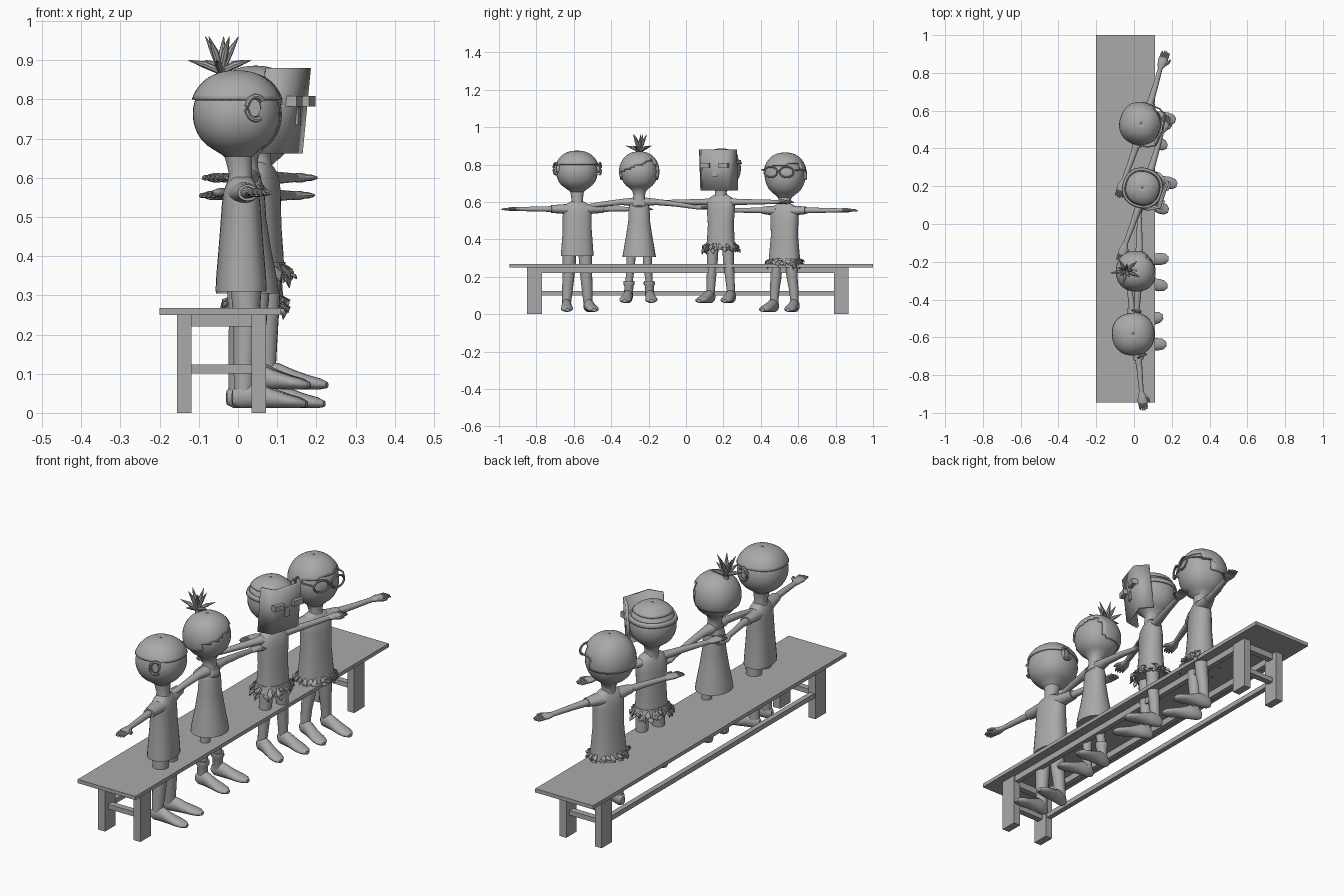
import bpy, bmesh, math, random
from mathutils import Matrix, Vector

random.seed(4)
grey = bpy.data.materials.new("plain grey")
grey.diffuse_color = (0.4, 0.4, 0.4, 1)
M = Matrix()                      # placement of the figure being built


def make(name, verts, faces):
    me = bpy.data.meshes.new(name)
    me.from_pydata([M @ Vector(v) for v in verts], [], faces)
    bm = bmesh.new()
    bm.from_mesh(me)
    bmesh.ops.recalc_face_normals(bm, faces=bm.faces)
    bm.to_mesh(me)
    bm.free()
    me.materials.append(grey)
    ob = bpy.data.objects.new(name, me)
    bpy.context.collection.objects.link(ob)
    return ob


def skin(name, rings, caps=True, keep=None):
    n = len(rings[0])
    verts = [p for r in rings for p in r]
    faces = []
    for i in range(len(rings) - 1):
        for j in range(n):
            k = (j + 1) % n
            f = (i * n + j, i * n + k, (i + 1) * n + k, (i + 1) * n + j)
            if keep is None or keep(sum((Vector(verts[a]) for a in f), Vector()) / 4):
                faces.append(f)
    if caps:
        faces.append(tuple(range(n)))
        faces.append(tuple(range(len(verts) - n, len(verts))))
    return make(name, verts, faces)


def loft(name, rings, axis='z', n=24, p=1.0, **kw):
    """Rings are (x, y, z, a, b): centre and two radii across the axis."""
    out = []
    for x, y, z, a, b in rings:
        ring = []
        for j in range(n):
            t = 2 * math.pi * j / n
            c, s = [math.copysign(abs(v) ** p, v) for v in (math.cos(t), math.sin(t))]
            d = {'z': (a * c, b * s, 0), 'y': (a * c, 0, b * s), 'x': (0, a * c, b * s)}[axis]
            ring.append((x + d[0], y + d[1], z + d[2]))
        out.append(ring)
    return skin(name, out, **kw)


def tube(name, pts, radii, n=10):
    pts = [Vector(p) for p in pts]
    out = []
    for i, p in enumerate(pts):
        d = pts[min(i + 1, len(pts) - 1)] - pts[max(i - 1, 0)]
        q = d.to_track_quat('Z', 'Y')
        r = radii[i] if isinstance(radii, list) else radii
        out.append([p + q @ Vector((r * math.cos(2 * math.pi * j / n), r * math.sin(2 * math.pi * j / n), 0))
                    for j in range(n)])
    return skin(name, out)


def box(name, x0, x1, y0, y1, z0, z1):
    v = [(x, y, z) for x in (x0, x1) for y in (y0, y1) for z in (z0, z1)]
    return make(name, v, [(0, 1, 3, 2), (4, 5, 7, 6), (0, 1, 5, 4), (2, 3, 7, 6), (0, 2, 6, 4), (1, 3, 7, 5)])


def thicken(ob, t):
    m = ob.modifiers.new("thickness", 'SOLIDIFY')
    m.thickness, m.offset = t, 0


def head(R, zc, hz, neck):
    dome = lambda k, lo: [(0, 0, zc + k * hz * math.sin(a), k * R * math.cos(a) ** 0.85, k * R * math.cos(a) ** 0.85)
                          for a in [math.radians(lo + (89.5 - lo) * i / 22) for i in range(23)]]
    zj = zc - 0.88 * hz
    low = [(0.01, 0, neck - 0.03, 0.036, 0.038), (0.01, 0, neck + 0.01, 0.029, 0.03),
           (0.005, 0, zj - 0.018, 0.035, 0.036)]
    loft("head", low + dome(1, -60), n=32, p=0.9)

    def hair(name, rule):
        ok = lambda c: rule(c.x / R, c.y / R, (c.z - zc) / hz)
        thicken(loft(name, dome(1.035, -50), n=32, p=0.9, caps=False, keep=ok), 0.009)
    return hair


def limbs(arm_z, droop, foot_z, hip_z, leg_r, boots):
    for s in (-1, 1):
        # arms and hands
        w = arm_z - droop
        loft("arm", [(0.012, s * 0.03, arm_z, 0.03, 0.024), (0.012, s * 0.09, arm_z, 0.02, 0.017),
                     (0.01, s * 0.2, arm_z - droop * 0.4, 0.015, 0.014),
                     (0.005, s * 0.315, w, 0.012, 0.011)], 'y', 14)
        loft("palm", [(0.005, s * 0.305, w, 0.011, 0.01), (0.006, s * 0.325, w, 0.02, 0.012),
                      (0.006, s * 0.35, w, 0.026, 0.012), (0.006, s * 0.37, w, 0.024, 0.009)], 'y', 14)
        for k in range(4):
            x = -0.011 + k * 0.0115
            tip = 0.41 - 0.005 * abs(k - 1.5)
            tube("finger", [(x, s * 0.36, w), (x, s * 0.39, w), (x, s * tip, w - 0.003)], [0.007, 0.0065, 0.003], 8)
        tube("thumb", [(0.02, s * 0.335, w), (0.036, s * 0.35, w), (0.043, s * 0.37, w)], [0.009, 0.008, 0.004], 8)
        # legs and shoes
        loft("leg", [(0.02, s * 0.042, hip_z, leg_r * 1.2, leg_r * 1.1),
                     (0.02, s * 0.045, hip_z - 0.1, leg_r, leg_r),
                     (0.015, s * 0.053, foot_z + 0.12, leg_r * 0.85, leg_r * 0.85),
                     (0.012, s * 0.058, foot_z + 0.04, leg_r * 0.75, leg_r * 0.7)], n=16)
        f = foot_z
        loft("shoe", [(-0.018, s * 0.058, f + 0.027, 0.012, 0.018), (0, s * 0.058, f + 0.033, 0.024, 0.033),
                      (0.04, s * 0.06, f + 0.034, 0.026, 0.034), (0.08, s * 0.065, f + 0.025, 0.029, 0.025),
                      (0.12, s * 0.069, f + 0.018, 0.033, 0.018), (0.15, s * 0.071, f + 0.014, 0.028, 0.014),
                      (0.168, s * 0.072, f + 0.011, 0.012, 0.008)], 'x', 18)
        if boots:
            loft("boot_cuff", [(0.014, s * 0.057, f + 0.03, 0.024, 0.024), (0.014, s * 0.055, f + 0.09, 0.024, 0.024),
                               (0.014, s * 0.054, f + 0.1, 0.03, 0.03), (0.014, s * 0.054, f + 0.118, 0.029, 0.029)], n=16)


def torso(name, rows, p=0.85):
    loft(name, [(0.012, 0, z, a, b) for z, a, b in rows], n=28, p=p)


def leaf_skirt(z):
    loft("skirt_band", [(0.012, 0, z - 0.02, 0.066, 0.086), (0.012, 0, z + 0.015, 0.06, 0.078)], n=28, p=0.85)
    verts, faces = [], []
    for i in range(44):
        t = 2 * math.pi * i / 22 + random.uniform(-.15, .15)
        d, side = Vector((math.cos(t), math.sin(t) * 1.2, 0)), Vector((-math.sin(t), math.cos(t), 0))
        root = Vector((0.012, 0, z + (0.01 if i < 22 else -0.008))) + d * 0.062
        tip = root + d * random.uniform(.008, .032) + side * random.uniform(-.02, .02)
        tip.z -= random.uniform(.02, .045)
        mid = (root + tip) / 2 + d * 0.012
        b = len(verts)
        verts += [root, mid + side * 0.013, tip, mid - side * 0.013]
        faces += [(b, b + 1, b + 2), (b, b + 2, b + 3)]
    thicken(make("skirt_leaves", verts, faces), 0.003)


def place(x, y, deg):
    global M
    M = Matrix.Translation((x, y, 0)) @ Matrix.Rotation(math.radians(deg), 4, 'Z')


# bench
box("bench_top", -0.2, 0.11, -0.945, 1.0, 0.25, 0.268)
for y0 in (-0.85, 0.79):
    for x0 in (-0.156, 0.034):
        box("bench_leg", x0, x0 + 0.037, y0, y0 + 0.08, 0, 0.25)
    for z0, z1 in ((0.1, 0.123), (0.22, 0.25)):
        box("end_rail", -0.13, 0.045, y0 + 0.025, y0 + 0.055, z0, z1)
box("back_stretcher", -0.15, -0.125, -0.78, 0.8, 0.1, 0.123)
for x0 in (-0.15, 0.04):
    box("apron", x0, x0 + 0.025, -0.78, 0.8, 0.22, 0.25)

# first figure: shirt, trousers and cropped hair
place(-0.004, -0.583, 7)
limbs(0.562, 0, 0.012, 0.34, 0.034, False)
torso("shirt", [(0.31, 0.064, 0.088), (0.34, 0.063, 0.086), (0.45, 0.054, 0.078), (0.53, 0.048, 0.078),
                (0.565, 0.044, 0.078), (0.588, 0.035, 0.06), (0.602, 0.024, 0.035)])
for s in (-1, 1):
    loft("sleeve", [(0.012, s * 0.04, 0.56, 0.04, 0.03), (0.012, s * 0.09, 0.562, 0.032, 0.024),
                    (0.012, s * 0.14, 0.562, 0.026, 0.021)], 'y', 16)
    ear = [(0.035 + 0.024 * math.cos(a), s * (0.112 + 0.012 * (1 - math.cos(a)) * 0.6), 0.778 + 0.03 * math.sin(a))
           for a in [math.radians(40 + 260 * i / 14) for i in range(15)]]
    tube("ear_rim", ear, 0.007, 8)
    loft("ear", [(0.032, s * 0.1, 0.778, 0.018, 0.024), (0.032, s * 0.117, 0.778, 0.016, 0.022)], 'y', 14)
hair = head(0.111, 0.763, 0.103, 0.6)
hair("cropped_hair", lambda u, v, w: w > 0.38 or (w > 0.1 and 0.15 < u < 0.45))

# second figure: dress, boots and spiky topknot
place(0.012, -0.25, -2)
limbs(0.6, 0.03, 0.06, 0.36, 0.023, True)
torso("dress", [(0.305, 0.08, 0.09), (0.34, 0.076, 0.084), (0.42, 0.06, 0.07), (0.5, 0.048, 0.058),
                (0.56, 0.044, 0.056), (0.595, 0.036, 0.05), (0.615, 0.024, 0.034)], 0.95)
tube("neckline", [(0.014 + 0.036 * math.cos(a), 0.042 * math.sin(a), 0.592 - 0.015 * math.cos(a))
                  for a in [math.pi * i / 12 for i in range(25)]], 0.006, 8)
hair = head(0.1, 0.762, 0.1, 0.62)
hair("swept_hair", lambda u, v, w: w > 0.62 or (u < 0.15 and w > -0.45) or
     (abs(v) > 0.6 and w > -0.3 and u < 0.5) or w > 0.35 + 0.4 * v)
loft("topknot", [(-0.05, 0, 0.835, 0.018, 0.018), (-0.053, 0, 0.868, 0.012, 0.012), (-0.056, 0, 0.885, 0.018, 0.018)], n=12)
for i in range(10):
    t = 2 * math.pi * i / 10 + 0.2
    r, h = (0.085, 0.025) if i % 2 else (0.045, 0.085)
    dx, dy = r * math.cos(t), r * 0.85 * math.sin(t)
    tube("hair_spike", [(-0.055, 0, 0.87), (-0.055 + dx * .5, dy * .5, 0.875 + h * .55),
                        (-0.055 + dx, dy, 0.875 + h)], [0.008, 0.009, 0.001], 8)

# third figure: leaf skirt and block mask
place(0.045, 0.19, -18)
limbs(0.6, 0, 0.06, 0.39, 0.029, False)
torso("torso", [(0.345, 0.058, 0.076), (0.4, 0.056, 0.074), (0.48, 0.05, 0.07), (0.56, 0.048, 0.076),
                (0.6, 0.042, 0.076), (0.625, 0.032, 0.058), (0.64, 0.022, 0.032)])
leaf_skirt(0.37)
hair = head(0.102, 0.778, 0.1, 0.64)
hair("head_band", lambda u, v, w: 0.2 < w < 0.45)
hair("crown_hair", lambda u, v, w: w > 0.62)
plan = [(0.045, -0.1), (0.105, -0.068), (0.105, 0.068), (0.045, 0.1)]
mask = make("mask", [(x + t, y, z) for z, t in ((0.662, -0.008), (0.88, 0.014)) for x, y in plan],
            [(i, i + 1, i + 5, i + 4) for i in range(3)])
thicken(mask, 0.014)
for s in (-1, 1):
    box("mask_eye", 0.1, 0.135, s * 0.052 - 0.025, s * 0.052 + 0.025, 0.782, 0.808)
box("mask_nose", 0.1, 0.118, -0.012, 0.012, 0.735, 0.78)

# fourth figure: leaf skirt, spectacles and fringe
place(0.038, 0.53, -18)
limbs(0.555, 0, 0.012, 0.3, 0.03, False)
torso("shirt", [(0.265, 0.064, 0.086), (0.31, 0.06, 0.083), (0.42, 0.052, 0.073), (0.51, 0.048, 0.076),
                (0.555, 0.042, 0.077), (0.58, 0.032, 0.055), (0.592, 0.022, 0.032)])
leaf_skirt(0.29)
for s in (-1, 1):
    loft("sleeve", [(0.012, s * 0.04, 0.553, 0.04, 0.028), (0.012, s * 0.12, 0.555, 0.025, 0.02)], 'y', 16)
    tube("spectacle_rim", [(0.118 - 0.12 * abs(s * 0.045 + 0.038 * math.cos(a)), s * 0.045 + 0.038 * math.cos(a),
                            0.76 + 0.028 * math.sin(a)) for a in [math.pi * i / 12 for i in range(26)]], 0.005, 8)
    tube("spectacle_arm", [(0.108, s * 0.084, 0.768), (0.07, s * 0.106, 0.772), (0, s * 0.112, 0.772),
                           (-0.02, s * 0.11, 0.755)], 0.004, 8)
tube("spectacle_bridge", [(0.117, -0.008, 0.765), (0.12, 0, 0.768), (0.117, 0.008, 0.765)], 0.004, 8)
hair = head(0.107, 0.742, 0.114, 0.585)
hair("fringe_hair", lambda u, v, w: w > 0.45 + 0.12 * v or (u < 0 and w > -0.25) or (u < 0.35 and w > 0.25))

# smooth shading with sharp edges kept
for ob in bpy.data.objects:
    ob.select_set(True)
    bpy.context.view_layer.objects.active = ob
bpy.ops.object.shade_smooth_by_angle(angle=math.radians(40))
